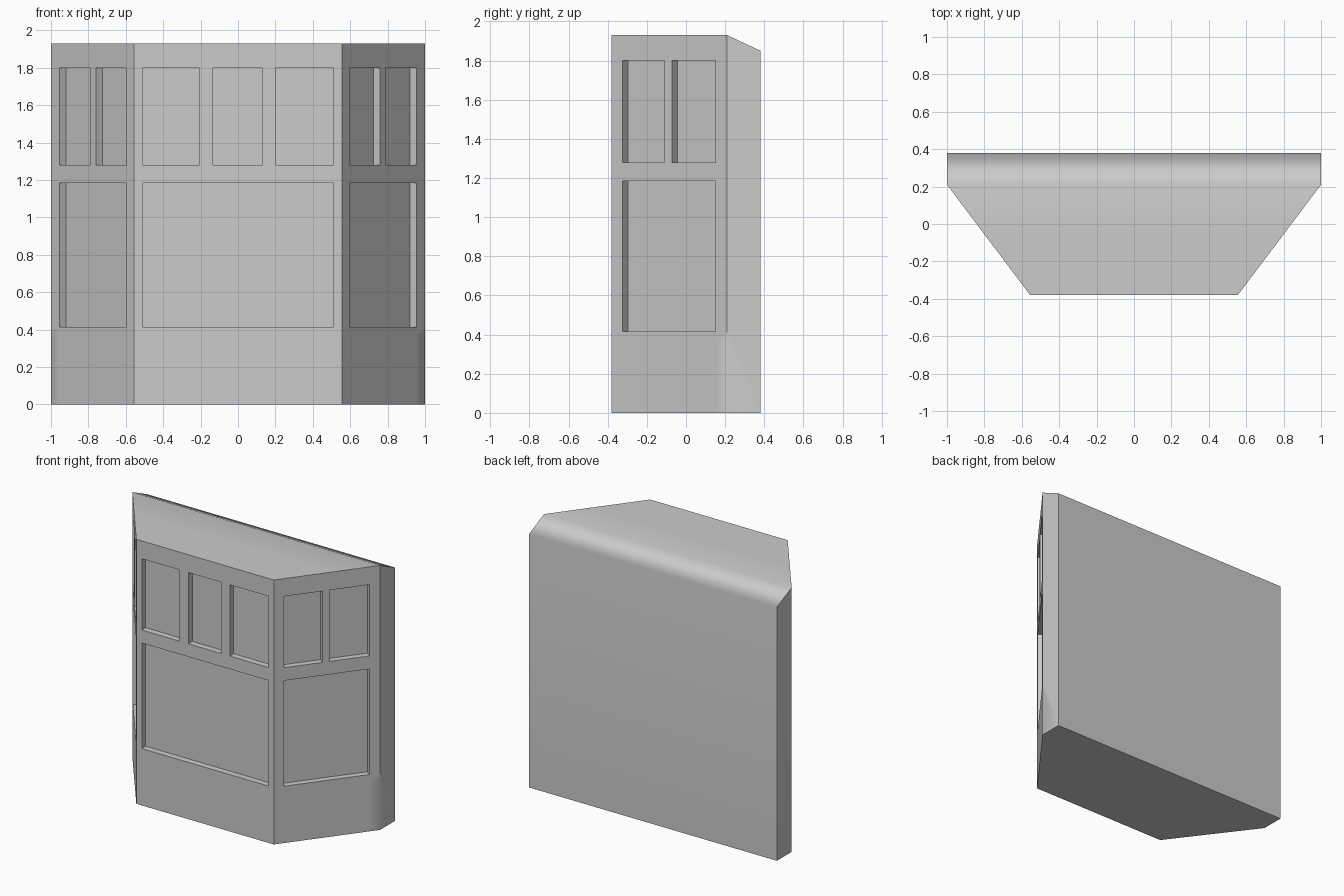
import bpy, bmesh
from mathutils import Vector

cube = bpy.data.objects.get("Cube")
if cube:
    bpy.data.objects.remove(cube, do_unlink=True)

HEIGHT, DEPTH, BASE = 1.93, 0.045, 0.37
LOWER, UPPER = (0.415, 1.185), (1.28, 1.80)
PLAN = [(-0.555, -0.38), (0.555, -0.38), (1, 0.21),
        (1, 0.38), (-1, 0.38), (-1, 0.21)]

bm = bmesh.new()

# Solid body: plan outline raised to full height
plan = bm.faces.new([bm.verts.new((x, y, 0)) for x, y in PLAN])
raised = bmesh.ops.extrude_face_region(bm, geom=[plan], use_keep_orig=True)["geom"]
top = [v for v in raised if isinstance(v, bmesh.types.BMVert)]
bmesh.ops.translate(bm, verts=top, vec=(0, 0, HEIGHT))

# Sloped strip along the back of the roof
bmesh.ops.connect_verts(bm, verts=[v for v in top if abs(v.co.y - 0.21) < 0.001])
for v in top:
    if v.co.y > 0.3:
        v.co.z = 1.85
bmesh.ops.recalc_face_normals(bm, faces=bm.faces)


def panel(start, end, spans):
    """Cut one wall into a grid and push its windows in; spans are along the wall."""
    start, end = Vector((*start, 0)), Vector((*end, 0))
    along = end - start
    normal = along.cross(Vector((0, 0, 1))).normalized()

    def wall():
        bm.normal_update()
        return [f for f in bm.faces if f.normal.dot(normal) > 0.999]

    def place(f):
        c = f.calc_center_median()
        return (c - start).dot(along) / along.length_squared, c.z

    cuts = [(Vector((0, 0, z)), Vector((0, 0, 1))) for z in (BASE, *LOWER, *UPPER)]
    cuts += [(start + along * t, along.normalized()) for span in spans for t in span]
    for point, direction in cuts:
        faces = wall()
        parts = {p for f in faces for p in (*f.verts, *f.edges)}
        bmesh.ops.bisect_plane(bm, geom=faces + list(parts), dist=0.0001,
                               plane_co=point, plane_no=direction)

    # Plain base below the windows
    bmesh.ops.dissolve_faces(bm, faces=[f for f in wall() if place(f)[1] < BASE])

    # One wide pane below, a row of small panes above
    holes = [(spans[0][0], spans[-1][1], *LOWER)] + [(a, b, *UPPER) for a, b in spans]
    for a, b, low, high in holes:
        pane = [f for f in wall() if a < place(f)[0] < b and low < place(f)[1] < high]
        moved = bmesh.ops.extrude_face_region(bm, geom=pane)["geom"]
        verts = [v for v in moved if isinstance(v, bmesh.types.BMVert)]
        bmesh.ops.translate(bm, verts=verts, vec=-normal * DEPTH)
        leftover = [f for f in pane if f.is_valid]
        if leftover:
            bmesh.ops.delete(bm, geom=leftover, context='FACES')


side = [(0.095, 0.46), (0.525, 0.9)]
flipped = [(1 - b, 1 - a) for a, b in reversed(side)]
panel(PLAN[0], PLAN[1], [(0.04, 0.315), (0.379, 0.617), (0.68, 0.96)])
panel(PLAN[1], PLAN[2], side)
panel(PLAN[5], PLAN[0], flipped)
bmesh.ops.recalc_face_normals(bm, faces=bm.faces)

# Soft shading over the roof slope and low rear corners, crisp elsewhere
for f in bm.faces:
    f.smooth = True
for e in bm.edges:
    mid = (e.verts[0].co + e.verts[1].co) / 2
    slope = abs(mid.x) < 0.01 and mid.z > 1.8 and mid.y > 0.2
    low_corner = abs(mid.x) > 0.99 and abs(mid.y - 0.21) < 0.01 and 0 < mid.z < BASE
    bend = e.calc_face_angle(0)
    e.smooth = bend < 0.05 or slope or low_corner

mesh = bpy.data.meshes.new("bay_window")
bm.to_mesh(mesh)
bm.free()
bay = bpy.data.objects.new("bay_window", mesh)
bpy.context.collection.objects.link(bay)
weighted = bay.modifiers.new("Weighted normals", 'WEIGHTED_NORMAL')
weighted.keep_sharp = True

# Plain grey finish
grey = bpy.data.materials.new("plain_grey")
grey.use_nodes = True
color = (0.6, 0.6, 0.6, 1)
grey.diffuse_color = color
grey.node_tree.nodes["Principled BSDF"].inputs["Base Color"].default_value = color
mesh.materials.append(grey)
